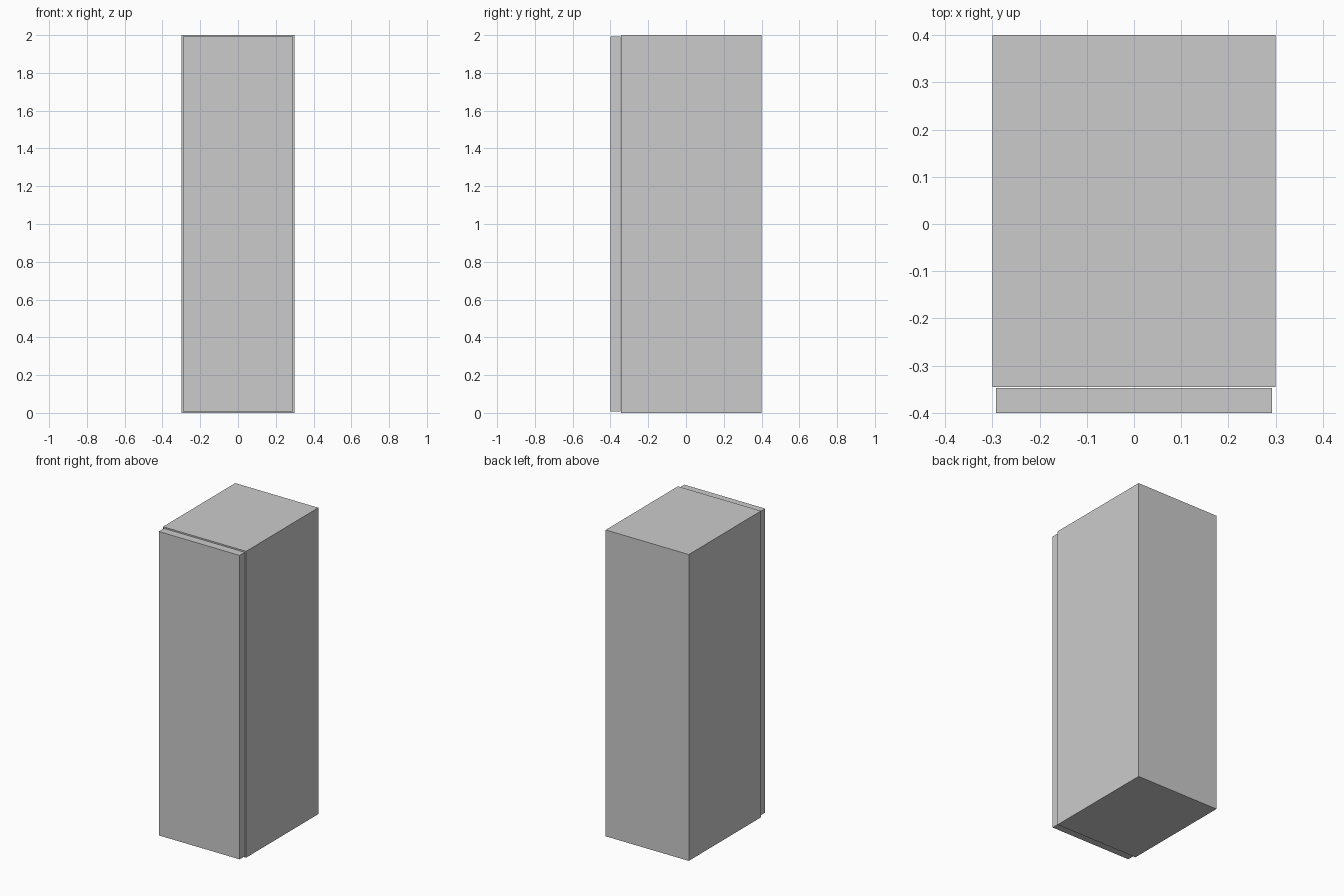
import bpy

if "Cube" in bpy.data.objects:
    bpy.data.objects.remove(bpy.data.objects["Cube"])


def box(name, x, y, z):
    """Add a box spanning the given (min, max) ranges."""
    lo, hi = zip(x, y, z)
    bpy.ops.mesh.primitive_cube_add(
        size=1, location=[(a + b) / 2 for a, b in zip(lo, hi)])
    obj = bpy.context.object
    obj.name = name
    obj.scale = [b - a for a, b in zip(lo, hi)]
    bpy.ops.object.transform_apply(location=False, rotation=False, scale=True)
    return obj


HALF_W, INNER, FRONT, BACK, HEIGHT = 0.30, 0.252, -0.345, 0.40, 2.0
MARGIN = 0.008

# Cabinet body between the side panels
box("cabinet_body", (-INNER, INNER), (FRONT, BACK), (0, HEIGHT))

# Mirrored side panels
for side, s in (("left", -1), ("right", 1)):
    xs = sorted((s * INNER, s * HALF_W))
    box(side + "_side_panel", xs, (FRONT, BACK), (0, HEIGHT))

# Slightly inset front door, standing just off the body
box("front_door", (-HALF_W + MARGIN, HALF_W - MARGIN),
    (-0.40, FRONT - 0.002), (MARGIN, HEIGHT - MARGIN))
